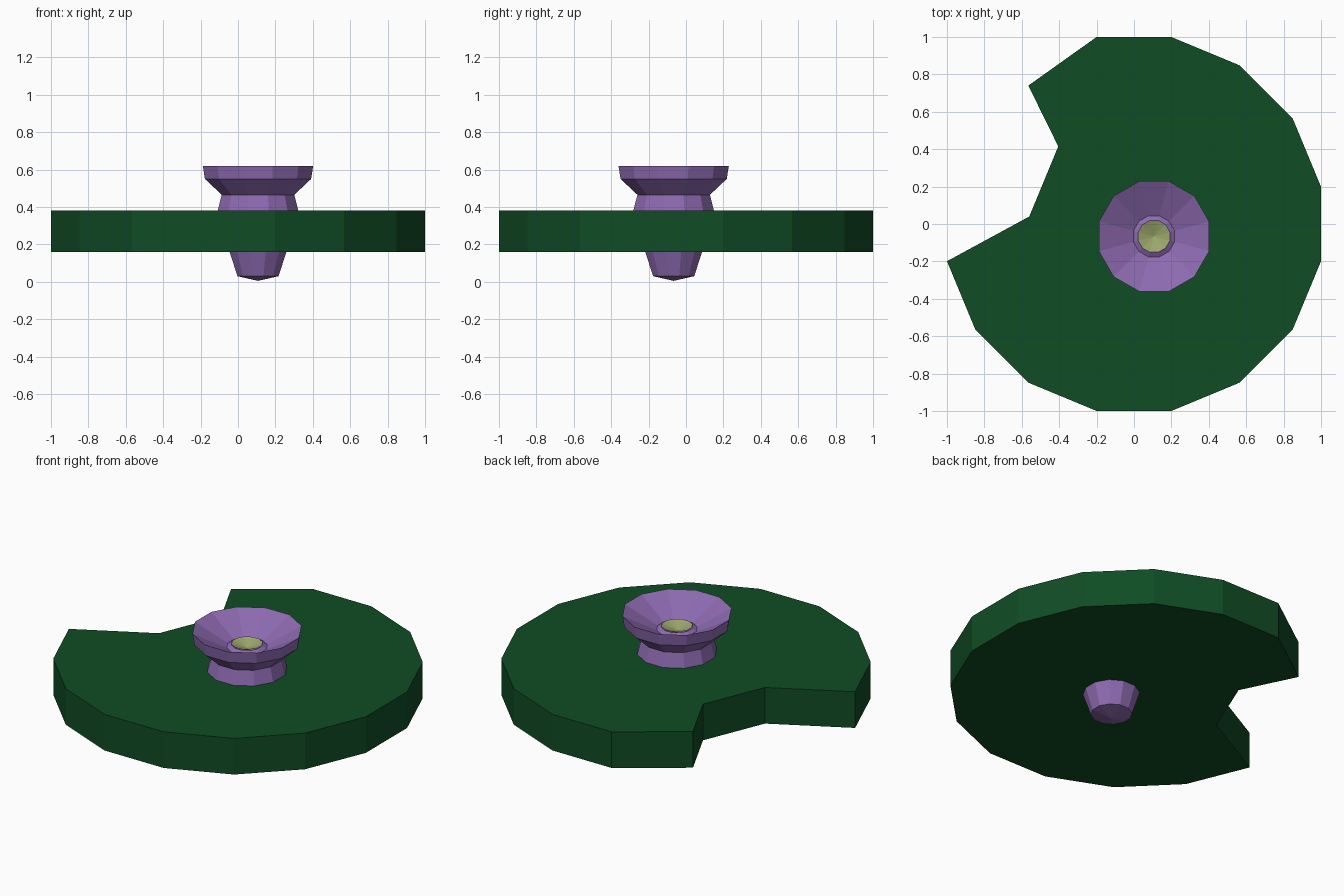
import bpy, bmesh, math

if "Cube" in bpy.data.objects:
    bpy.data.objects.remove(bpy.data.objects["Cube"])

def material(name, rgb):
    m = bpy.data.materials.new(name)
    m.diffuse_color = (*rgb, 1)
    m.use_nodes = True
    m.node_tree.nodes["Principled BSDF"].inputs["Base Color"].default_value = m.diffuse_color
    return m

green = material("leaf green", (0.005, 0.073, 0.018))
purple = material("petal purple", (0.27, 0.145, 0.44))
olive = material("centre yellow green", (0.33, 0.39, 0.15))

def finish(bm, name, mat):
    bmesh.ops.recalc_face_normals(bm, faces=bm.faces)
    me = bpy.data.meshes.new(name)
    bm.to_mesh(me)
    bm.free()
    me.materials.append(mat)
    ob = bpy.data.objects.new(name, me)
    bpy.context.collection.objects.link(ob)
    return ob

# Lily pad: sixteen-sided disc with a notch at the back left
R = 1.0195
outline = [(R * math.cos(math.radians(191.25 + 22.5 * i)),
            R * math.sin(math.radians(191.25 + 22.5 * i))) for i in range(12)]
outline += [(-0.2, 1.0), (-0.565, 0.74), (-0.405, 0.415), (-0.56, 0.04)] if outline[-1][0] > 0 \
    else [(-0.565, 0.74), (-0.405, 0.415), (-0.56, 0.04)]
bm = bmesh.new()
base = bm.faces.new([bm.verts.new((x, y, 0.16)) for x, y in outline])
ext = bmesh.ops.extrude_face_region(bm, geom=[base], use_keep_orig=True)
bmesh.ops.translate(bm, vec=(0, 0, 0.22),
                    verts=[v for v in ext["geom"] if isinstance(v, bmesh.types.BMVert)])
finish(bm, "lily_pad", green)

# Turned shape: profile of (half width across flats, height), zero width = tip
def lathe(name, profile, mat, sides=12, flip=False):
    bm = bmesh.new()
    rings = []
    for r, z in profile:
        if r == 0:
            rings.append([bm.verts.new((0, 0, z))] * sides)
            continue
        k = r / math.cos(math.pi / sides)
        angles = [2 * math.pi * (i + 0.5) / sides for i in range(sides)]
        rings.append([bm.verts.new((k * math.cos(a), k * math.sin(a), z)) for a in angles])
    for lo, hi in zip(rings, rings[1:]):
        for i in range(sides):
            j = (i + 1) % sides
            bm.faces.new(list(dict.fromkeys((lo[i], lo[j], hi[j], hi[i]))))
    ob = finish(bm, name, mat)
    ob.location = (0.107, -0.066, 0)
    return ob

# Flower: pointed stem below, waist, flared cup, funnel and raised inner ring
lathe("flower", [(0, 0.005), (0.11, 0.03), (0.155, 0.17), (0.218, 0.37), (0.194, 0.465),
                 (0.284, 0.55), (0.295, 0.62), (0.11, 0.52), (0.085, 0.535),
                 (0.0, 0.49)], purple)

# Shallow centre dish lining the inner ring
lathe("flower_centre", [(0.0, 0.496), (0.084, 0.539), (0.0, 0.508)], olive)
